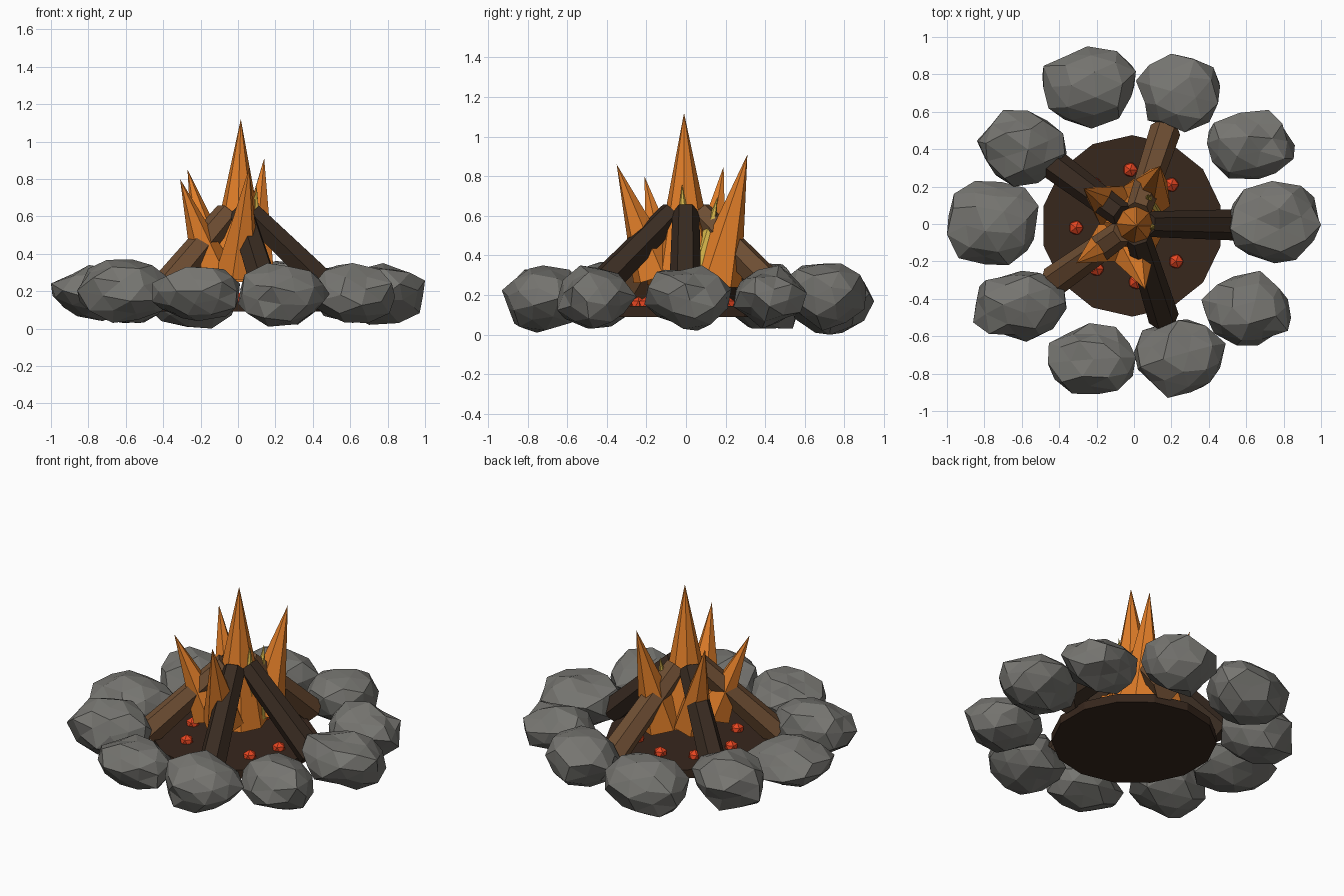
import bpy, bmesh, math, random
from mathutils import Vector, Matrix

random.seed(5)
cube = bpy.data.objects.get("Cube")
if cube:
    bpy.data.objects.remove(cube, do_unlink=True)


def material(name, rgb):
    m = bpy.data.materials.new(name)
    m.use_nodes = True
    m.diffuse_color = (*rgb, 1)
    m.node_tree.nodes["Principled BSDF"].inputs["Base Color"].default_value = (*rgb, 1)
    return m


STONE = material("grey_stone", (0.18, 0.177, 0.163))
ASH = material("dark_ash", (0.038, 0.02, 0.012))
BARK = material("dark_bark", (0.04, 0.024, 0.015))
WOOD = material("brown_wood", (0.16, 0.078, 0.034))
FLAME = material("orange_flame", (0.76, 0.21, 0.022))
CORE = material("yellow_flame", (0.7, 0.48, 0.07))
EMBER = material("red_ember", (0.86, 0.065, 0.016))


def finish(bm, name, mat):
    mesh = bpy.data.meshes.new(name)
    bm.to_mesh(mesh)
    bm.free()
    mesh.materials.append(mat)
    obj = bpy.data.objects.new(name, mesh)
    bpy.context.collection.objects.link(obj)
    return obj


def taper(name, mat, start, end, r0, r1, sides, spin=0.0):
    """Tapered prism or cone running from start to end."""
    a, b = Vector(start), Vector(end)
    axis = b - a
    turn = axis.to_track_quat('Z', 'Y').to_matrix().to_4x4()
    bm = bmesh.new()
    bmesh.ops.create_cone(
        bm, cap_ends=True, segments=sides, radius1=r0, radius2=r1, depth=axis.length,
        matrix=Matrix.Translation((a + b) / 2) @ turn @ Matrix.Rotation(spin, 4, 'Z'))
    bmesh.ops.remove_doubles(bm, verts=bm.verts, dist=0.0005)
    return finish(bm, name, mat)


def stone(name, low, high):
    """Rough boulder fitted into a box."""
    bm = bmesh.new()
    bmesh.ops.create_icosphere(bm, subdivisions=2, radius=1)
    tumble = Matrix.Rotation(random.uniform(0, 6), 3, 'Z') @ Matrix.Rotation(random.uniform(0, 6), 3, 'X')
    for v in bm.verts:
        v.co = tumble @ v.co * random.uniform(0.84, 1.1)
    lo = [min(v.co[i] for v in bm.verts) for i in range(3)]
    hi = [max(v.co[i] for v in bm.verts) for i in range(3)]
    for v in bm.verts:
        for i in range(3):
            t = (v.co[i] - lo[i]) / (hi[i] - lo[i])
            v.co[i] = low[i] + t * (high[i] - low[i])
    finish(bm, name, STONE)


# Ring of stones: x range, y range, z range
RING = [
    (0.50, 1.00, -0.21, 0.23, 0.02, 0.35),
    (0.39, 0.86, 0.24, 0.61, 0.03, 0.35),
    (0.01, 0.46, 0.49, 0.91, 0.02, 0.36),
    (-0.49, 0.01, 0.51, 0.95, 0.00, 0.35),
    (-0.84, -0.36, 0.20, 0.61, 0.03, 0.36),
    (-1.00, -0.51, -0.22, 0.23, 0.04, 0.34),
    (-0.86, -0.36, -0.63, -0.25, 0.03, 0.37),
    (-0.46, 0.01, -0.91, -0.53, 0.04, 0.33),
    (0.00, 0.49, -0.93, -0.51, 0.01, 0.35),
    (0.36, 0.84, -0.65, -0.25, 0.03, 0.35),
]
for i, (x0, x1, y0, y1, z0, z1) in enumerate(RING):
    stone(f"ring_stone_{i + 1}", (x0, y0, z0), (x1, y1, z1))

# Bed of ash
taper("ash_bed", ASH, (-0.01, -0.01, 0.09), (-0.01, -0.01, 0.145), 0.485, 0.485, 14)

# Five logs leaning together
for i in range(5):
    a = math.radians(72 * i - 0.5)
    c, s = math.cos(a), math.sin(a)
    taper(f"log_{i + 1}", WOOD if i in (1, 3) else BARK,
          (0.53 * c, 0.53 * s, 0.17), (0.07 * c, 0.07 * s, 0.615),
          0.083, 0.068, 6, math.pi / 6)

# Flames hovering over the ash: base, tip, base radius, sides
FLAMES = [
    ((0, 0, 0.25), (0.015, -0.01, 1.12), 0.175, 8),
    ((0.07, 0.15, 0.27), (0.14, 0.31, 0.91), 0.135, 6),
    ((-0.12, 0.1, 0.29), (-0.27, 0.19, 0.85), 0.12, 6),
    ((-0.13, -0.1, 0.29), (-0.31, -0.21, 0.8), 0.115, 6),
    ((0.0, -0.15, 0.3), (0.06, -0.35, 0.86), 0.125, 6),
]
for i, (base, tip, r, sides) in enumerate(FLAMES):
    taper(f"flame_{i + 1}", FLAME, base, tip, r, 0, sides, math.pi / 6)

# Inner yellow flames
taper("inner_flame_1", CORE, (0.07, 0.0, 0.27), (0.1, -0.02, 0.76), 0.085, 0, 6)
taper("inner_flame_2", CORE, (0.085, 0.06, 0.27), (0.075, 0.16, 0.7), 0.075, 0, 6)

# Glowing embers
for i, (x, y) in enumerate([(0.3, -0.01), (0.2, 0.21), (-0.02, 0.29), (-0.21, 0.21),
                            (-0.31, -0.02), (-0.2, -0.24), (0.01, -0.31), (0.225, -0.2)]):
    bm = bmesh.new()
    bmesh.ops.create_icosphere(bm, subdivisions=1, radius=0.043,
                               matrix=Matrix.Translation((x, y, 0.15)))
    finish(bm, f"ember_{i + 1}", EMBER)
